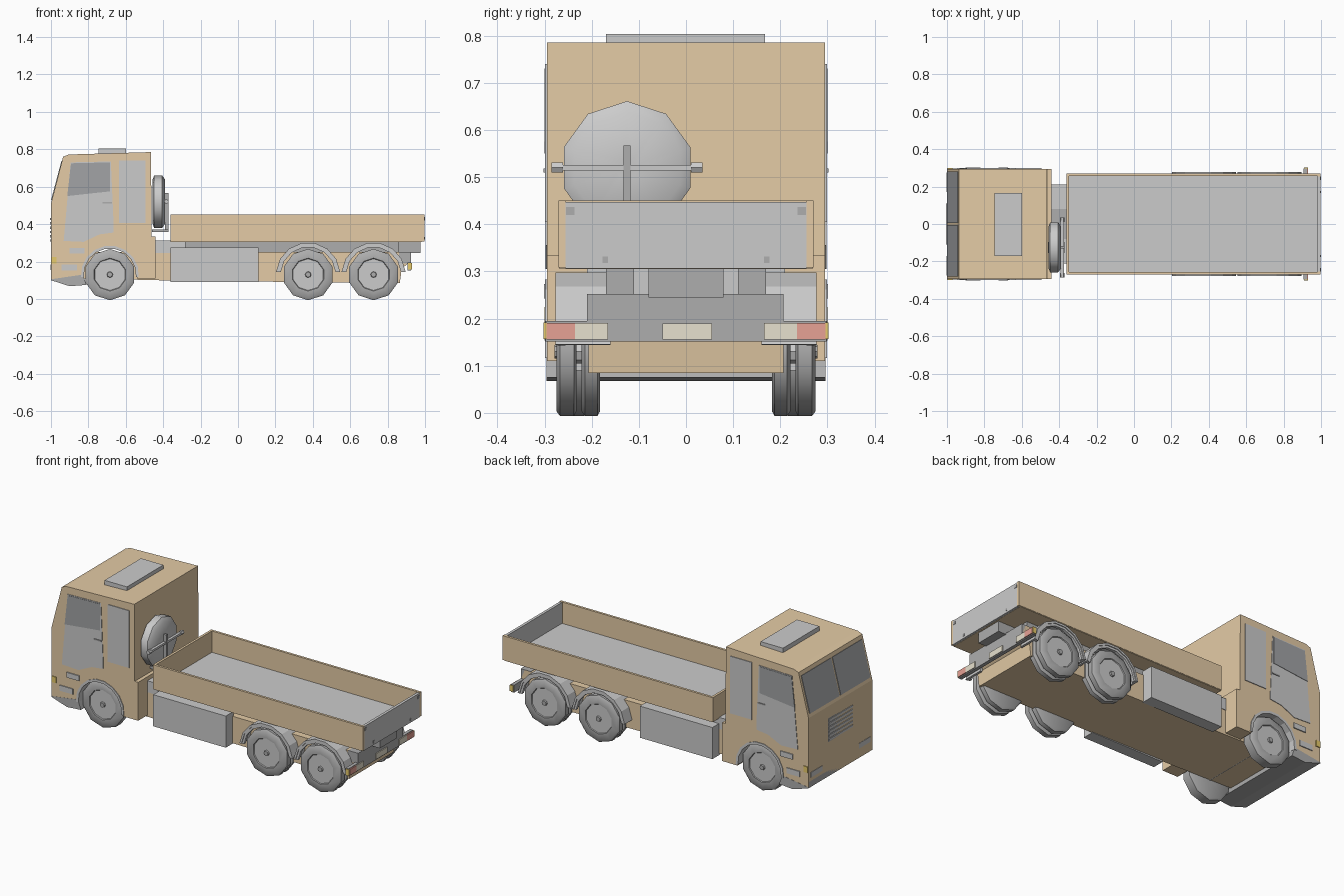
import bpy, bmesh
from math import sin, cos, pi, radians


def material(name, r, g, b):
    m = bpy.data.materials.new(name)
    m.diffuse_color = (r, g, b, 1)
    return m


TAN = material("tan_paint", 0.78, 0.60, 0.38)
DARK = material("dark_grey", 0.42, 0.42, 0.42)
GLASS = material("glass_grey", 0.36, 0.37, 0.38)
RED = material("red_lens", 0.80, 0.36, 0.30)
CREAM = material("cream_lens", 0.80, 0.75, 0.62)
AMBER = material("amber_lens", 0.80, 0.60, 0.15)


def finish(bm, name, mat):
    bmesh.ops.recalc_face_normals(bm, faces=bm.faces)
    me = bpy.data.meshes.new(name)
    bm.to_mesh(me)
    bm.free()
    ob = bpy.data.objects.new(name, me)
    bpy.context.collection.objects.link(ob)
    if mat:
        me.materials.append(mat)
    return ob


def prism(name, pts, y0, y1, mat=None):
    """Side profile in x/z, extruded along y."""
    bm = bmesh.new()
    f = bm.faces.new([bm.verts.new((x, y0, z)) for x, z in pts])
    g = bmesh.ops.extrude_face_region(bm, geom=[f])
    for v in g["geom"]:
        if isinstance(v, bmesh.types.BMVert):
            v.co.y = y1
    return finish(bm, name, mat)


def box(name, x0, x1, y0, y1, z0, z1, mat=None):
    return prism(name, [(x0, z0), (x1, z0), (x1, z1), (x0, z1)], y0, y1, mat)


def arc(cx, cz, r, a0, a1, n):
    return [(cx + r * cos(radians(a0 + (a1 - a0) * i / n)),
             cz + r * sin(radians(a0 + (a1 - a0) * i / n))) for i in range(n + 1)]


def lathe(name, profile, place, n=10, phase=0.0, mat=None):
    """Revolve (radius, depth) points; place maps (u, v, depth) into the scene."""
    bm = bmesh.new()
    rings = []
    for r, d in profile:
        rings.append([bm.verts.new(place(r * cos(phase + 2 * pi * i / n),
                                         r * sin(phase + 2 * pi * i / n), d)) for i in range(n)])
    for a, b in zip(rings, rings[1:]):
        for i in range(n):
            f = bm.faces.new((a[i], a[(i + 1) % n], b[(i + 1) % n], b[i]))
            f.smooth = True
    bm.faces.new(rings[0])
    bm.faces.new(rings[-1])
    ob = finish(bm, name, mat)
    bpy.context.view_layer.objects.active = ob
    ob.select_set(True)
    bpy.ops.object.shade_smooth_by_angle(angle=radians(40))
    ob.select_set(False)
    return ob


FX, WZ = -0.685, 0.13
REAR = (0.375, 0.725)

# cab shell with front wheel arch
cab = [(-1, 0.10), (-1, 0.51), (-0.935, 0.76), (-0.905, 0.772), (-0.465, 0.785),
       (-0.462, 0.335), (-0.44, 0.335), (-0.44, 0.11), (-0.54, 0.11)]
cab += arc(FX, WZ, 0.143, 0, 180, 8) + [(-0.83, 0.10)]
prism("cab", cab, -0.295, 0.295, TAN)
prism("lower_bumper", [(-1, 0.105), (-0.83, 0.13), (-0.81, 0.075), (-0.9, 0.068), (-1, 0.10)],
      -0.296, 0.296, DARK)
box("bumper_strip", -1.0, -0.98, -0.292, 0.292, 0.10, 0.135, DARK)
box("roof_hatch", -0.745, -0.6, -0.17, 0.167, 0.775, 0.803)

# grille with slats
box("grille", -1.0, -0.98, -0.115, 0.115, 0.30, 0.44, DARK)
for i in range(6):
    box("grille_slat", -1.004, -0.99, -0.11, 0.11, 0.306 + i * 0.023, 0.318 + i * 0.023)

# chassis, subframe and rear cross member
prism("chassis", [(-0.84, 0.11), (-0.44, 0.10), (0.70, 0.085), (0.865, 0.085), (0.875, 0.16),
                  (0.92, 0.20), (0.90, 0.25), (-0.84, 0.25)], -0.207, 0.207, TAN)
box("rear_cross_member", 0.86, 0.925, -0.21, 0.207, 0.19, 0.252, DARK)
box("subframe", -0.45, 0.975, -0.08, 0.08, 0.245, 0.312, DARK)
box("front_subframe", -0.45, -0.28, -0.21, 0.21, 0.245, 0.312)
for y in (-0.14, 0.14):
    box("bed_rail", -0.3, 0.86, y - 0.03, y + 0.03, 0.245, 0.312, DARK)

# load bed
box("bed_floor", -0.36, 0.985, -0.268, 0.268, 0.305, 0.312, TAN)
box("bed_floor_plate", -0.35, 0.985, -0.26, 0.26, 0.311, 0.325)
box("bed_front_wall", -0.362, -0.348, -0.27, 0.267, 0.308, 0.45, TAN)
box("tailgate", 0.982, 0.998, -0.256, 0.256, 0.306, 0.447)

# bumper bar with lamps
box("rear_bumper", 0.905, 0.925, -0.298, 0.298, 0.151, 0.195, DARK)
box("plate_lamp", 0.92, 0.93, -0.05, 0.055, 0.156, 0.19, CREAM)

# spare wheel and its carrier
SY, SZ = -0.125, 0.52
spare = [(0.02, 0.0), (0.118, 0.0), (0.141, 0.016), (0.141, 0.058), (0.12, 0.066), (0.02, 0.066)]
lathe("spare_wheel", spare, lambda u, v, d: (-0.39 - d, SY + u, SZ + v), phase=pi / 2, mat=None)
box("spare_upright", -0.39, -0.372, SY - 0.007, SY + 0.007, 0.36, 0.567, DARK)
box("spare_crossbar", -0.392, -0.375, SY - 0.145, SY + 0.145, 0.514, 0.526)
box("spare_foot", -0.46, -0.372, SY - 0.03, SY + 0.03, 0.357, 0.372, DARK)
for y in (-0.148, 0.148):
    lathe("crossbar_knob", [(0.012, -0.012), (0.012, 0.012)],
          lambda u, v, d, y=y: (-0.383 + u, SY + y + d, SZ + v), n=6)

# axles
for x in (FX,) + REAR:
    lathe("axle", [(0.025, -0.25), (0.025, 0.25)], lambda u, v, d, x=x: (x + u, d, WZ + v), n=8)


def wheel(name, x, s, y_out, width):
    place = lambda u, v, d: (x + u, s * (y_out - d), WZ + v)
    lathe(name, [(0.08, 0.012), (0.088, 0.0), (0.126, 0.0), (0.137, 0.008),
                 (0.137, width - 0.006), (0.126, width), (0.02, width)], place, phase=pi / 10, mat=DARK)
    lathe(name + "_rim", [(0.086, 0.005), (0.082, 0.022)], place, phase=pi / 10)
    lathe(name + "_hub", [(0.014, -0.004), (0.018, 0.01)], place, n=8, mat=DARK)


# parts mirrored left and right
for s in (-1, 1):
    wheel("front_wheel", FX, s, 0.275, 0.065)
    a = arc(FX, WZ, 0.155, -5, 185, 9)
    b = arc(FX, WZ, 0.14, 185, -5, 9)
    prism("front_fender_lip", a + b, s * 0.20, s * 0.299)
    for x in REAR:
        wheel("rear_wheel_outer", x, s, 0.275, 0.043)
        wheel("rear_wheel_inner", x, s, 0.222, 0.04)
        prism("rear_fender", arc(x, WZ, 0.172, 5, 175, 7) + arc(x, WZ, 0.160, 175, 5, 7),
              s * 0.16, s * 0.277)
        prism("rear_fender_lip", arc(x, WZ, 0.160, 5, 175, 7) + arc(x, WZ, 0.147, 175, 5, 7),
              s * 0.255, s * 0.272)

    # bed side, side locker
    box("bed_side", -0.36, 0.998, s * 0.256, s * 0.27, 0.308, 0.45, TAN)
    box("side_locker", -0.36, 0.11, s * 0.20, s * 0.27, 0.09, 0.275)

    # doors, windows, handle
    prism("door", [(-0.932, 0.31), (-0.825, 0.305), (-0.74, 0.345), (-0.665, 0.355), (-0.665, 0.40),
                   (-0.68, 0.735), (-0.895, 0.73)], s * 0.29, s * 0.298)
    prism("door_window", [(-0.913, 0.55), (-0.685, 0.575), (-0.685, 0.73), (-0.893, 0.725)],
          s * 0.29, s * 0.3, GLASS)
    box("rear_window", -0.635, -0.495, s * 0.29, s * 0.299, 0.405, 0.74)
    box("door_handle", -0.725, -0.675, s * 0.29, s * 0.302, 0.51, 0.518, DARK)
    box("cab_step", -0.9, -0.82, s * 0.29, s * 0.301, 0.243, 0.273)
    box("side_lamp", -0.945, -0.86, s * 0.29, s * 0.3, 0.153, 0.185)
    box("corner_lamp", -0.998, -0.97, s * 0.29, s * 0.3, 0.19, 0.225, AMBER)

    # split windscreen on the raked front, headlamps
    prism("windscreen", [(-0.999, 0.53), (-0.944, 0.738), (-0.93, 0.735), (-0.98, 0.53)],
          s * 0.006, s * 0.28, GLASS)
    box("headlamp", -1.002, -0.98, s * 0.17, s * 0.275, 0.155, 0.185)

    # rear lamps, tailgate hinges and latches
    box("tail_lamp", 0.92, 0.931, s * 0.235, s * 0.296, 0.156, 0.191, RED)
    box("reverse_lamp", 0.92, 0.93, s * 0.165, s * 0.235, 0.156, 0.191, CREAM)
    box("marker_lamp", 0.908, 0.93, s * 0.295, s * 0.302, 0.157, 0.192, AMBER)
    box("tailgate_latch", 0.99, 1.0, s * 0.236, s * 0.254, 0.42, 0.437, DARK)
    box("tailgate_hinge", 0.99, 1.0, s * 0.165, s * 0.177, 0.318, 0.332, DARK)
    box("tailgate_post", 0.98, 0.998, s * 0.255, s * 0.27, 0.308, 0.45, TAN)
